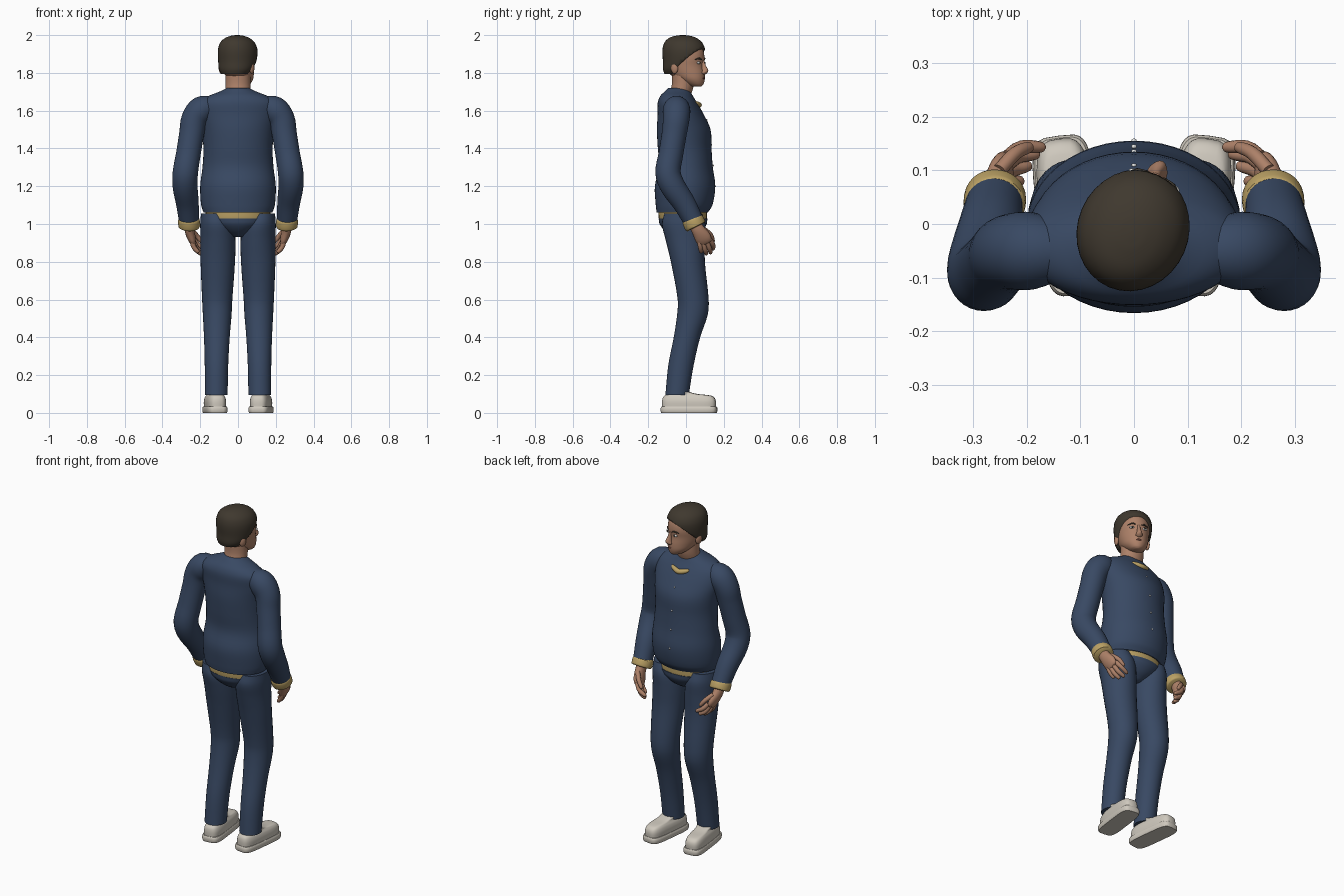
import bpy, bmesh, math
from mathutils import Vector, Matrix

if "Cube" in bpy.data.objects:
    bpy.data.objects.remove(bpy.data.objects["Cube"])


def material(name, *rgb):
    mat = bpy.data.materials.new(name)
    mat.use_nodes = True
    mat.diffuse_color = (*rgb, 1)
    bsdf = mat.node_tree.nodes["Principled BSDF"]
    bsdf.inputs["Base Color"].default_value = (*rgb, 1)
    return mat


NAVY = material("navy cloth", .04, .066, .125)
GOLD = material("gold trim", .5, .36, .13)
SKIN = material("skin", .42, .22, .14)
HAIR = material("dark brown hair", .05, .04, .028)
SHOE = material("off white shoe", .62, .58, .51)
WHITE = material("white", .8, .8, .78)
LIP = material("lip", .3, .11, .08)


def finish(name, bm, mat):
    bmesh.ops.recalc_face_normals(bm, faces=bm.faces)
    mesh = bpy.data.meshes.new(name)
    bm.to_mesh(mesh)
    bm.free()
    mesh.materials.append(mat)
    obj = bpy.data.objects.new(name, mesh)
    bpy.context.collection.objects.link(obj)
    bpy.ops.object.select_all(action='DESELECT')
    obj.select_set(True)
    bpy.context.view_layer.objects.active = obj
    bpy.ops.object.shade_smooth_by_angle(angle=math.radians(50))
    return obj


def smooth_rings(rings, steps):
    """Smooth curve through rings of x, y, z, half width, half depth."""
    p = [Vector(r) for r in rings]
    t = [0]
    for a, b in zip(p, p[1:]):
        t.append(t[-1] + (b - a).length)
    last = len(p) - 1
    slope = []
    for i in range(len(p)):
        a, b = max(i - 1, 0), min(i + 1, last)
        slope.append((p[b] - p[a]) / (t[b] - t[a]))
    out = []
    for i in range(last):
        h = t[i + 1] - t[i]
        for k in range(steps):
            u = k / steps
            w = u * u * (3 - 2 * u)
            out.append(p[i] * (1 - w) + p[i + 1] * w
                       + slope[i] * (h * u * (1 - u) ** 2)
                       - slope[i + 1] * (h * u * u * (1 - u)))
    return out + [p[-1]]


def loft(name, rings, mat, side=1, along=False, square=2, segs=32, steps=4):
    """Skin a row of ovals, level or (along) square to their path."""
    rows = smooth_rings(rings, steps)
    bm = bmesh.new()
    loops = []
    for i, r in enumerate(rows):
        u, v = Vector((1, 0, 0)), Vector((0, 1, 0))
        if along:
            a, b = rows[max(i - 1, 0)], rows[min(i + 1, len(rows) - 1)]
            d = Vector(b[:3]) - Vector(a[:3])
            u = d.cross(v).normalized()
            v = d.cross(u).normalized()
        loop = []
        for k in range(segs):
            ang = math.tau * k / segs
            c, s = math.cos(ang), math.sin(ang)
            c = math.copysign(abs(c) ** (2 / square), c)
            s = math.copysign(abs(s) ** (2 / square), s)
            co = Vector(r[:3]) + u * c * r[3] + v * s * r[4]
            co.x *= side
            loop.append(bm.verts.new(co))
        loops.append(loop)
    for a, b in zip(loops, loops[1:]):
        for k in range(segs):
            n = (k + 1) % segs
            bm.faces.new((a[k], a[n], b[n], b[k]))
    bm.faces.new(loops[0])
    bm.faces.new(loops[-1])
    return finish(name, bm, mat)


def tube(name, path, mat, side=1, segs=16):
    """Round tube through points of x, y, z, radius."""
    return loft(name, [(*p, p[3]) for p in path], mat, side, True, segs=segs)


def ball(name, centre, size, mat):
    bm = bmesh.new()
    shape = Matrix.Translation(centre) @ Matrix.Diagonal((*size, 1))
    bmesh.ops.create_uvsphere(bm, u_segments=20, v_segments=12, radius=1, matrix=shape)
    return finish(name, bm, mat)


def column(rings):
    """Rings centred on x = 0, given as z, y, half width, half depth."""
    return [(0, y, z, rx, ry) for z, y, rx, ry in rings]


# Jacket body, waist band and seat
loft("jacket", column([
    (1.06, -.02, .182, .135), (1.1, -.01, .195, .15), (1.2, -.005, .2, .16),
    (1.3, 0, .188, .142), (1.4, -.007, .183, .142), (1.5, -.012, .192, .142),
    (1.58, -.028, .205, .122), (1.64, -.045, .2, .105), (1.675, -.05, .16, .088),
    (1.7, -.045, .1, .07), (1.72, -.04, .058, .055)]), NAVY, segs=48)
loft("waist_band", column([(1.0, -.015, .165, .12), (1.03, -.017, .17, .127),
                           (1.065, -.018, .172, .129)]), GOLD)
loft("trouser_seat", column([(.93, -.01, .03, .05), (.96, -.012, .09, .095),
                             (1.0, -.015, .15, .125), (1.03, -.016, .172, .129)]), NAVY)

# Collar strip and buttons on the chest
tube("collar_trim", [(-.055, .05, 1.645, .006), (-.04, .058, 1.638, .012),
                     (0, .07, 1.63, .014), (.04, .058, 1.638, .012),
                     (.055, .05, 1.645, .006)], GOLD)
for i, (y, z) in enumerate([(.109, 1.55), (.135, 1.42), (.144, 1.31), (.155, 1.2)]):
    ball(f"button_{i + 1}", (0, y, z), (.005, .004, .005), WHITE)

FINGERS = {
    "index_finger": [(.235, .125, .92), (.21, .143, .89), (.172, .143, .868)],
    "middle_finger": [(.238, .108, .91), (.215, .125, .868), (.182, .13, .848)],
    "ring_finger": [(.242, .087, .91), (.224, .1, .866), (.197, .108, .842)],
    "little_finger": [(.246, .068, .92), (.234, .076, .878), (.212, .08, .852)],
    "thumb": [(.25, .1, .97), (.22, .132, .94), (.195, .143, .908)],
}

for side, word in ((-1, "left"), (1, "right")):
    # Sleeve and cuff
    tube(word + "_sleeve", [
        (.12, -.05, 1.625, .05), (.19, -.05, 1.606, .072), (.23, -.052, 1.555, .07),
        (.245, -.062, 1.48, .066), (.263, -.08, 1.37, .065), (.279, -.095, 1.27, .067),
        (.28, -.07, 1.2, .066), (.268, -.01, 1.11, .06), (.26, .038, 1.02, .053)],
        NAVY, side, 32)
    tube(word + "_cuff", [(.26, .032, 1.03, .052), (.26, .036, 1.02, .057),
                          (.258, .05, .99, .057), (.258, .053, .984, .05)],
         GOLD, side, 32)
    # Hand
    loft(word + "_hand", [
        (.258, .045, 1.0, .027, .032), (.256, .066, .965, .026, .036),
        (.246, .09, .925, .022, .043), (.238, .1, .9, .014, .036),
        (.236, .103, .893, .005, .02)], SKIN, side, True, segs=20)
    for finger, (a, b, c) in FINGERS.items():
        tip = Vector(c) + (Vector(c) - Vector(b)) * .18
        tube(f"{word}_{finger}", [(*a, .013), (*b, .0125), (*c, .01), (*tip, .003)],
             SKIN, side, 12)
    # Trouser leg
    loft(word + "_trouser_leg", [
        (.115, -.047, .095, .06, .062), (.114, -.027, .25, .062, .067),
        (.112, .005, .4, .068, .07), (.11, .034, .52, .076, .081),
        (.11, .038, .6, .08, .082), (.107, .01, .8, .091, .09),
        (.106, -.004, .92, .092, .105), (.112, -.012, 1.0, .088, .115),
        (.122, -.015, 1.055, .074, .1)], NAVY, side)
    # Shoe with sole, toes turned out
    sole = loft(word + "_shoe_sole", [
        (0, 0, 0, .054, .146), (0, 0, .008, .057, .149), (0, 0, .026, .057, .149),
        (0, 0, .034, .053, .145)], SHOE, side, square=4.5, steps=2)
    upper = loft(word + "_shoe_upper", [
        (0, 0, .03, .051, .143), (0, 0, .06, .052, .143), (0, -.002, .08, .048, .137),
        (0, -.008, .092, .042, .122), (0, -.035, .1, .04, .08),
        (0, -.06, .112, .045, .055)], SHOE, side, square=3.5)
    turn = Matrix.Translation((side * .122, .016, 0)) @ Matrix.Rotation(-side * .12, 4, 'Z')
    for part in (sole, upper):
        part.data.transform(turn)

# Neck
loft("neck", column([(1.68, -.035, .068, .06), (1.73, -.018, .066, .058),
                     (1.8, -.015, .066, .06)]), SKIN)

# Head, built facing straight ahead and then turned
head = [loft("head", column([
    (1.728, .07, .018, .025), (1.738, .06, .038, .045), (1.765, .04, .062, .072),
    (1.8, .012, .076, .1), (1.84, 0, .084, .106), (1.88, 0, .088, .109),
    (1.92, -.005, .085, .107), (1.96, -.01, .066, .086),
    (1.985, -.01, .03, .045)]), SKIN)]
head.append(loft("nose", column([
    (1.79, .105, .008, .012), (1.8, .11, .019, .019), (1.812, .114, .015, .022),
    (1.84, .108, .009, .014), (1.866, .103, .008, .008)]), SKIN, segs=16))
hair = loft("hair", column([
    (1.795, -.045, .072, .064), (1.82, -.03, .09, .086), (1.86, -.01, .1, .106),
    (1.92, -.004, .103, .115), (1.96, -.007, .09, .102), (1.985, -.01, .062, .074),
    (1.997, -.01, .03, .036), (2.0, -.01, .006, .008)]), HAIR)
head.append(hair)

# Slanted hairline from forehead to nape
bm = bmesh.new()
bm.from_mesh(hair.data)
bmesh.ops.bisect_plane(bm, geom=bm.verts[:] + bm.edges[:] + bm.faces[:],
                       plane_co=(0, 0, 1.836), plane_no=(0, -.9, 1), clear_inner=True)
bmesh.ops.holes_fill(bm, edges=[e for e in bm.edges if e.is_boundary])
bm.to_mesh(hair.data)
bm.free()

for side, word in ((-1, "left"), (1, "right")):
    head += [
        ball(word + "_ear", (side * .088, -.02, 1.825), (.012, .02, .03), SKIN),
        ball(word + "_eye", (side * .035, .096, 1.853), (.016, .008, .007), WHITE),
        ball(word + "_iris", (side * .035, .102, 1.853), (.006, .004, .006), HAIR),
        tube(word + "_eyebrow", [(.016, .106, 1.87, .003), (.036, .1, 1.876, .005),
                                 (.057, .085, 1.87, .002)], HAIR, side, 8),
    ]
head.append(tube("mouth", [(-.026, .102, 1.772, .002), (0, .112, 1.773, .005),
                           (.026, .102, 1.772, .002)], LIP, segs=8))
for part in head:
    part.data.transform(Matrix.Translation((0, -.008, 0)) @ Matrix.Rotation(-.4, 4, 'Z'))
